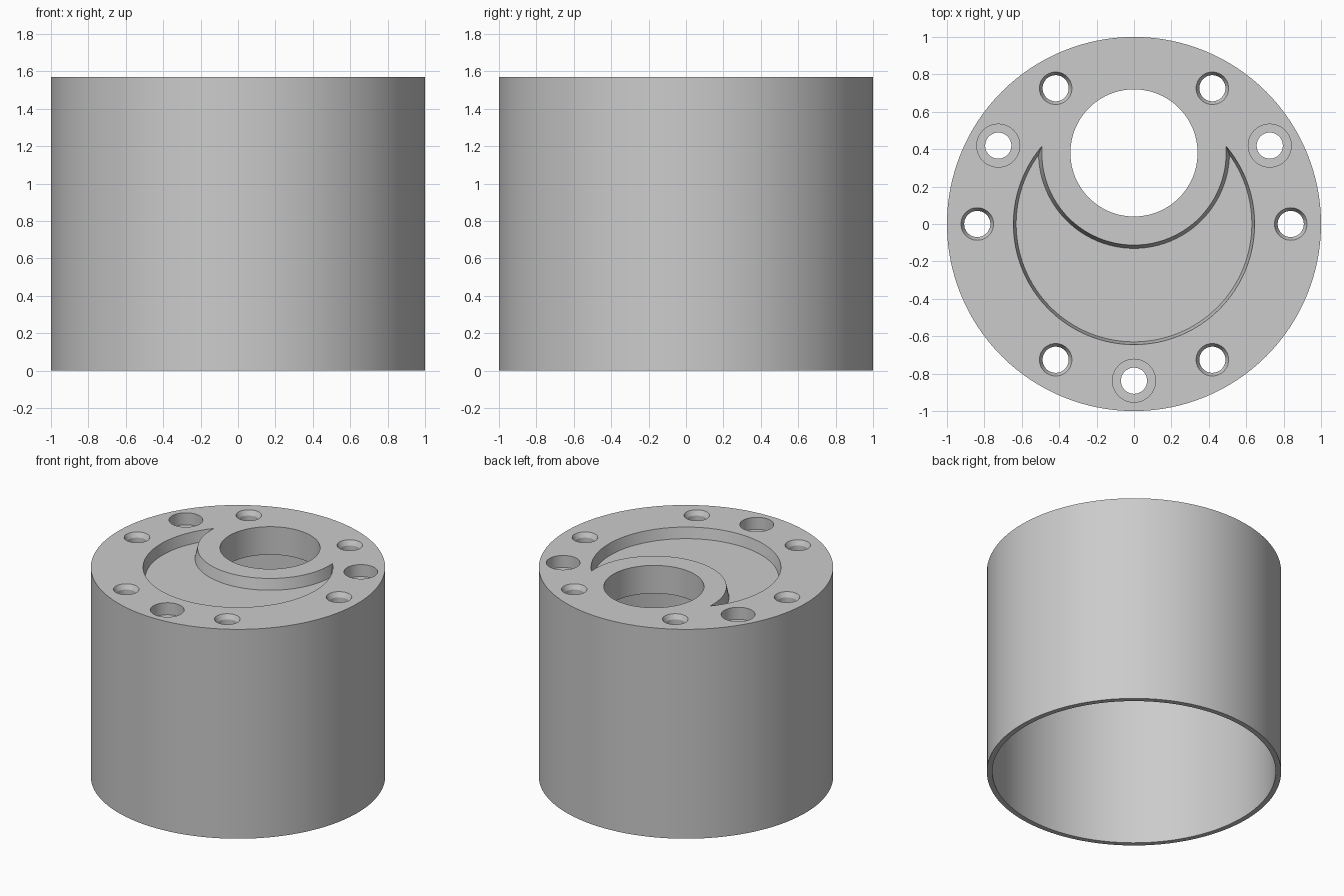
import bpy, bmesh
from math import cos, sin, pi, radians

cube = bpy.data.objects.get("Cube")
if cube:
    bpy.data.objects.remove(cube, do_unlink=True)

TOP = 1.57          # overall height
UNDER = 1.36        # underside of the end plate
FLOOR = TOP - 0.08  # floor of the crescent pocket
BORE_Y = 0.38       # offset of the main bore

grey = bpy.data.materials.new("grey metal")
grey.use_nodes = True
grey.diffuse_color = (0.6, 0.6, 0.6, 1)
grey.node_tree.nodes["Principled BSDF"].inputs["Base Color"].default_value = (0.6, 0.6, 0.6, 1)


def turned(name, profile, x=0, y=0, sides=96):
    """Solid of revolution from (radius, z) rings, capped at both ends."""
    bm = bmesh.new()
    rings = [[bm.verts.new((x + r * cos(2 * pi * i / sides), y + r * sin(2 * pi * i / sides), z))
              for i in range(sides)] for r, z in profile]
    for a, b in zip(rings, rings[1:]):
        for i in range(sides):
            j = (i + 1) % sides
            bm.faces.new((a[i], a[j], b[j], b[i]))
    bm.faces.new(rings[0])
    bm.faces.new(rings[-1])
    bmesh.ops.recalc_face_normals(bm, faces=bm.faces)
    mesh = bpy.data.meshes.new(name)
    bm.to_mesh(mesh)
    bm.free()
    mesh.materials.append(grey)
    obj = bpy.data.objects.new(name, mesh)
    bpy.context.collection.objects.link(obj)
    return obj


def cut(target, cutter):
    """Subtract the cutter, then discard it."""
    mod = target.modifiers.new("cut", 'BOOLEAN')
    mod.operation = 'DIFFERENCE'
    mod.solver = 'EXACT'
    mod.object = cutter
    bpy.context.view_layer.objects.active = target
    bpy.ops.object.modifier_apply(modifier=mod.name)
    bpy.data.objects.remove(cutter, do_unlink=True)


# Thin-walled cup, open below
housing = turned("housing", [(0.963, UNDER), (0.963, 0), (1, 0), (1, TOP)], sides=128)

# Crescent pocket with drafted walls: a disc less the boss around the bore
pocket = turned("pocket_cutter", [(0.63, FLOOR), (0.645, TOP), (0.655, TOP + 0.05)], sides=128)
cut(pocket, turned("boss", [(0.515, FLOOR - 0.02), (0.475, TOP + 0.08)], y=BORE_Y))
cut(housing, pocket)

# Main bore
cut(housing, turned("bore_cutter", [(0.34, UNDER - 0.1), (0.34, TOP + 0.1)], y=BORE_Y))

# Six countersunk holes
for k in range(6):
    a = radians(60 * k)
    cut(housing, turned("countersink_cutter",
                        [(0.07, UNDER - 0.1), (0.07, TOP - 0.035), (0.087, TOP), (0.087, TOP + 0.1)],
                        0.838 * cos(a), 0.838 * sin(a), 48))

# Three counterbored holes
for k in range(3):
    a = radians(30 + 120 * k)
    cut(housing, turned("counterbore_cutter",
                        [(0.07, UNDER - 0.1), (0.07, TOP - 0.09), (0.115, TOP - 0.09), (0.115, TOP + 0.1)],
                        0.838 * cos(a), 0.838 * sin(a), 48))

# Smooth walls, sharp rims
bpy.ops.object.select_all(action='DESELECT')
housing.select_set(True)
bpy.context.view_layer.objects.active = housing
bpy.ops.object.shade_smooth_by_angle(angle=radians(25))
